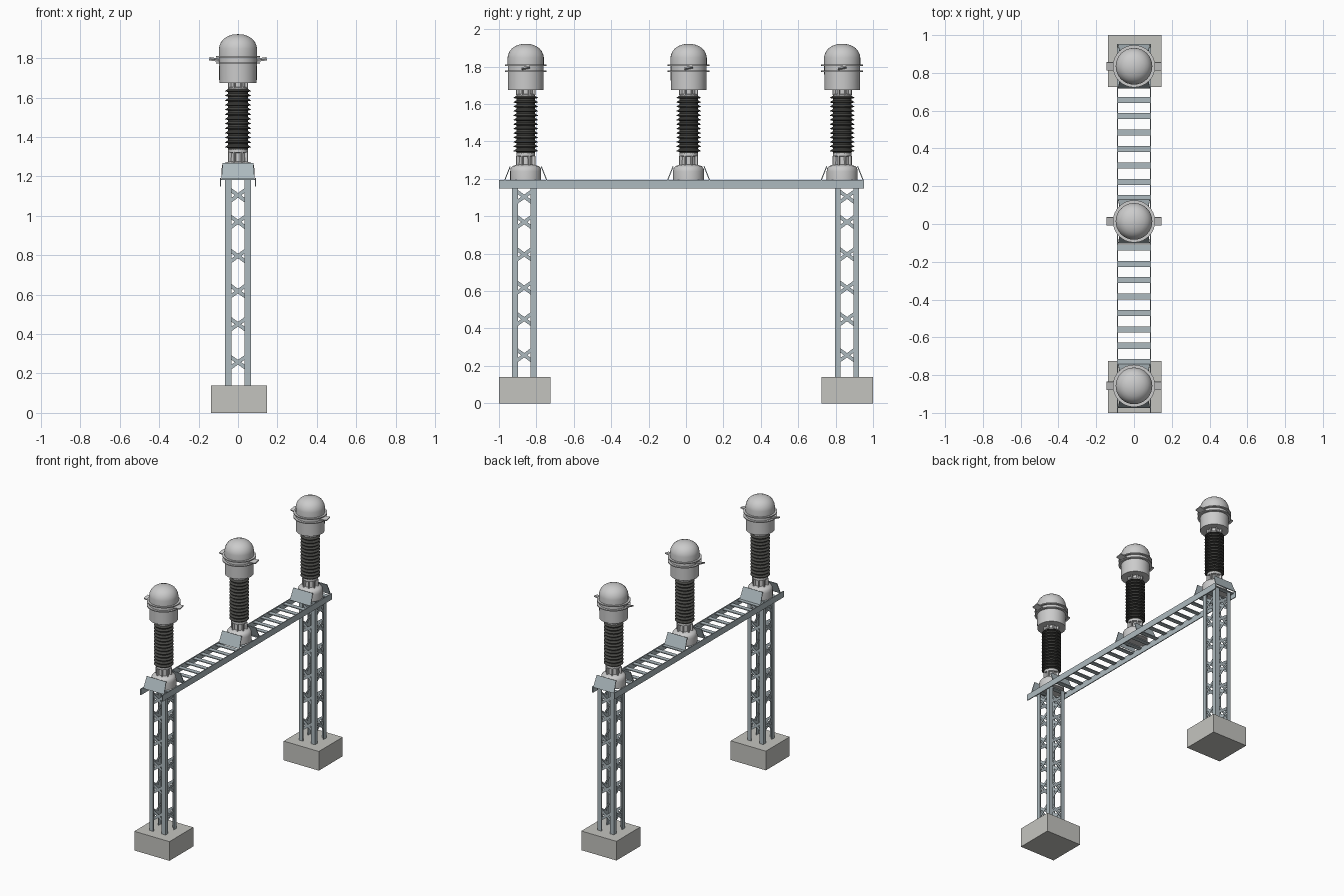
import bpy, bmesh, math
from mathutils import Matrix, Vector

if "Cube" in bpy.data.objects:
    bpy.data.objects.remove(bpy.data.objects["Cube"])


def material(name, rgb):
    m = bpy.data.materials.new(name)
    m.diffuse_color = (*rgb, 1)
    m.use_nodes = True
    m.node_tree.nodes["Principled BSDF"].inputs["Base Color"].default_value = m.diffuse_color
    return m


STEEL = material("galvanised_steel", (0.42, 0.49, 0.52))
DARK = material("dark_porcelain", (0.06, 0.06, 0.055))
CONCRETE = material("concrete", (0.55, 0.55, 0.52))


def finish(name, bm, mat=None, smooth=False):
    bmesh.ops.recalc_face_normals(bm, faces=bm.faces)
    me = bpy.data.meshes.new(name)
    bm.to_mesh(me)
    bm.free()
    ob = bpy.data.objects.new(name, me)
    bpy.context.collection.objects.link(ob)
    if mat:
        me.materials.append(mat)
    if smooth:
        bpy.ops.object.select_all(action='DESELECT')
        ob.select_set(True)
        bpy.context.view_layer.objects.active = ob
        bpy.ops.object.shade_smooth_by_angle(angle=math.radians(35))
    return ob


def add_box(bm, c, size, rot=Matrix()):
    m = Matrix.Translation(c) @ rot @ Matrix.Diagonal((*size, 1))
    bmesh.ops.create_cube(bm, size=1, matrix=m)


def add_span(bm, lo, hi):
    lo, hi = Vector(lo), Vector(hi)
    add_box(bm, (lo + hi) / 2, hi - lo)


def lathe(name, profile, y, mat=None, n=32):
    # revolve (radius, z) points about the vertical axis at y
    bm = bmesh.new()
    vs = [bm.verts.new((r, 0, z)) for r, z in profile]
    es = [bm.edges.new(p) for p in zip(vs, vs[1:])]
    bmesh.ops.spin(bm, geom=vs + es, cent=(0, 0, 0), axis=(0, 0, 1),
                   angle=math.tau, steps=n, use_duplicate=False)
    bmesh.ops.remove_doubles(bm, verts=bm.verts, dist=1e-5)
    bmesh.ops.translate(bm, verts=bm.verts, vec=(0, y, 0))
    return finish(name, bm, mat, True)


# Concrete footings
for y0, y1 in ((-1, -0.725), (0.725, 1)):
    bm = bmesh.new()
    add_span(bm, (-0.138, y0, 0), (0.146, y1, 0.14))
    finish("footing", bm, CONCRETE)

# Lattice columns: four corner angles with crossed flats on every face
W, T, L = 0.065, 0.006, 0.031
for y in (-0.865, 0.861):
    bm = bmesh.new()
    for sx in (-1, 1):
        for sy in (-1, 1):
            cx, cy = sx * W, y + sy * W
            for dx, dy in ((L, T), (T, L)):
                add_box(bm, (cx - sx * dx / 2, cy - sy * dy / 2, 0.66),
                        (dx, dy, 1.05))
    finish("column_angles", bm, STEEL)
    bm = bmesh.new()
    for z in (0.257, 0.45, 0.618, 0.796, 0.969, 1.104):
        for k in range(4):
            spin = Matrix.Rotation(k * math.pi / 2, 4, 'Z')
            for j, s in enumerate((-1, 1)):
                tilt = Matrix.Rotation(s * math.radians(36), 4, 'Y')
                off = spin @ Vector((0, -W + 0.008 + 0.003 * j, 0))
                add_box(bm, Vector((0, y, z)) + off,
                        (0.125, 0.003, 0.019), spin @ tilt)
    finish("column_cross_braces", bm, STEEL)

# Ladder beam: two side rails and flat rungs
for s in (-1, 1):
    bm = bmesh.new()
    add_span(bm, (s * 0.088 - 0.003, -1, 1.148), (s * 0.088 + 0.003, 0.953, 1.193))
    finish("beam_rail", bm, STEEL)
bm = bmesh.new()
for i in range(22):
    add_box(bm, (0, -0.905 + i * 0.0868, 1.184), (0.172, 0.032, 0.006))
finish("beam_rungs", bm, STEEL)

# Profiles of one transformer, from bottom to top
tank = [(0, 1.19), (0.083, 1.19), (0.083, 1.24), (0.08, 1.257), (0.07, 1.268),
        (0.055, 1.273), (0.04, 1.276), (0.038, 1.32), (0.05, 1.322),
        (0.05, 1.337), (0, 1.337)]
sheds = [(0, 1.335), (0.05, 1.335)]
N, Z0, Z1 = 13, 1.337, 1.645
P = (Z1 - Z0) / N
for i in range(N):
    z = Z0 + i * P
    sheds += [(0.05, z + P * 0.3), (0.065, z + P * 0.45),
              (0.065, z + P * 0.55), (0.05, z + P * 0.95)]
sheds += [(0.05, Z1), (0, Z1)]
head = [(0, 1.64), (0.05, 1.64), (0.05, 1.652), (0.04, 1.654), (0.04, 1.675),
        (0.095, 1.675), (0.096, 1.772), (0.112, 1.772), (0.112, 1.779),
        (0.096, 1.779), (0.096, 1.803), (0.112, 1.803), (0.112, 1.81),
        (0.097, 1.81), (0.097, 1.848), (0.094, 1.864), (0.086, 1.882),
        (0.073, 1.898), (0.055, 1.91), (0.03, 1.919), (0, 1.922)]

for y in (-0.857, 0.014, 0.835):
    lathe("base_tank", tank, y)
    lathe("insulator_sheds", sheds, y, DARK, 28)
    lathe("head_housing", head, y)

    # Flange gussets above the tank and below the head
    bm = bmesh.new()
    for k in range(8):
        a = k * math.tau / 8 + math.pi / 8
        R = Matrix.Rotation(a, 4, 'Z')
        for z, h in ((1.297, 0.052), (1.663, 0.03)):
            add_box(bm, R @ Vector((0.045, 0, z)) + Vector((0, y, 0)),
                    (0.018, 0.008, h), R)
    finish("flange_gussets", bm)

    # Terminal pads on both sides of the head
    bm = bmesh.new()
    for s in (-1, 1):
        add_box(bm, (s * 0.118, y, 1.793), (0.056, 0.044, 0.008),
                Matrix.Rotation(s * math.radians(-8), 4, 'Y')
                @ Matrix.Rotation(math.radians(12), 4, 'X'))
    finish("terminal_pads", bm)

    # Slanted mounting plates leaning on the tank
    for s in (-1, 1):
        bm = bmesh.new()
        quad = [bm.verts.new((x, y + s * d, z)) for x, d, z in (
            (-0.084, 0.117, 1.188), (0.084, 0.117, 1.188),
            (0.078, 0.085, 1.268), (-0.078, 0.085, 1.268))]
        face = bm.faces.new(quad)
        ext = bmesh.ops.extrude_face_region(bm, geom=[face])["geom"]
        bmesh.ops.translate(bm, vec=(0, -s * 0.005, -0.002), verts=[
            v for v in ext if isinstance(v, bmesh.types.BMVert)])
        if face.is_valid and len(bm.faces) < 6:
            bm.faces.new(quad)
        finish("mounting_plate", bm, STEEL)
